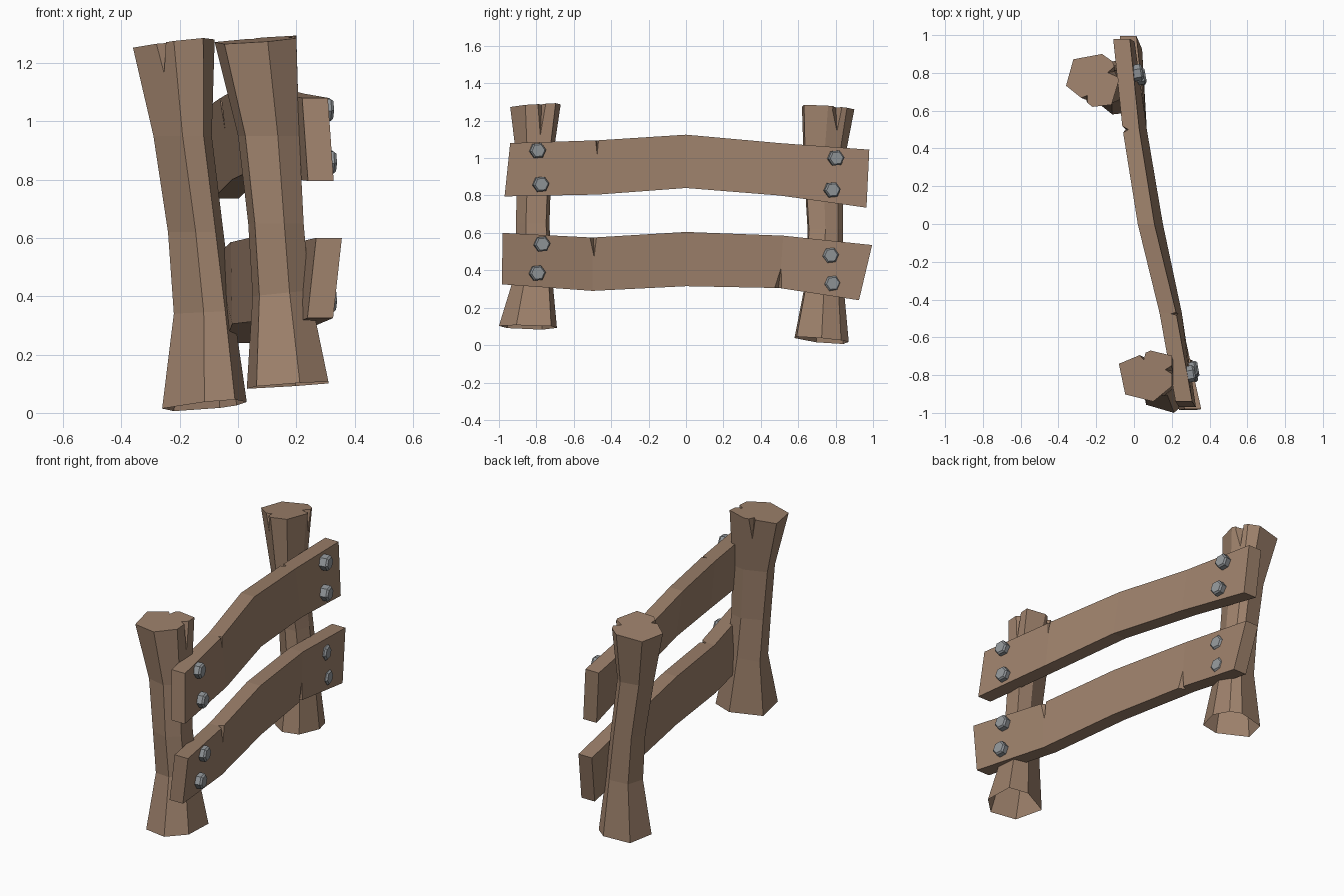
import bpy, bmesh, math
from mathutils import Vector

if "Cube" in bpy.data.objects:
    bpy.data.objects.remove(bpy.data.objects["Cube"])


def material(name, colour):
    mat = bpy.data.materials.new(name)
    mat.use_nodes = True
    mat.diffuse_color = (*colour, 1)
    mat.node_tree.nodes["Principled BSDF"].inputs["Base Color"].default_value = (*colour, 1)
    return mat


wood = material("brown_wood", (0.34, 0.22, 0.148))
steel = material("grey_steel", (0.29, 0.31, 0.325))


def add_object(name, bm, mat):
    bmesh.ops.recalc_face_normals(bm, faces=bm.faces)
    mesh = bpy.data.meshes.new(name)
    bm.to_mesh(mesh)
    bm.free()
    mesh.materials.append(mat)
    obj = bpy.data.objects.new(name, mesh)
    bpy.context.collection.objects.link(obj)
    return obj


def loft(rings):
    """Closed solid skinned through rings with equal point counts."""
    bm = bmesh.new()
    rows = [[bm.verts.new(p) for p in ring] for ring in rings]
    n = len(rows[0])
    for low, high in zip(rows, rows[1:]):
        for i in range(n):
            j = (i + 1) % n
            bm.faces.new((low[i], low[j], high[j], high[i]))
    bm.faces.new(rows[0])
    bm.faces.new(rows[-1])
    return bm


def crack(obj, mouth, along, inward, tip):
    """Cut a wedge that starts wide at the mouth and closes at the tip."""
    mouth, along, inward = Vector(mouth), Vector(along), Vector(inward)
    corners = [mouth - along, mouth + along, mouth + inward, Vector(tip)]
    bm = bmesh.new()
    verts = [bm.verts.new(c) for c in corners]
    for skip in range(4):
        bm.faces.new([v for i, v in enumerate(verts) if i != skip])
    cutter = add_object("crack_cutter", bm, wood)
    mod = obj.modifiers.new("crack", 'BOOLEAN')
    mod.operation = 'DIFFERENCE'
    mod.solver = 'EXACT'
    mod.object = cutter
    bpy.context.view_layer.update()
    result = bpy.data.meshes.new_from_object(
        obj.evaluated_get(bpy.context.evaluated_depsgraph_get()))
    obj.modifiers.clear()
    obj.data = result
    bpy.data.objects.remove(cutter)


# Posts: a hexagon outline fitted to bounds at each height, with sloping ends
def post(name, outline, levels, cracks):
    rings = []
    for x0, x1, y0, y1, z, rise_x, rise_y in levels:
        rings.append([(x0 + u * (x1 - x0), y0 + v * (y1 - y0), z + rise_x * u + rise_y * v)
                      for u, v in outline])
    obj = add_object(name, loft(rings), wood)
    for c in cracks:
        crack(obj, *c)
    # hollow underside
    bm = bmesh.new()
    bm.from_mesh(obj.data)
    under = [f for f in bm.faces if f.normal.z < -0.7 and f.calc_center_median().z < 0.2]
    bmesh.ops.delete(bm, geom=under, context='FACES')
    bm.to_mesh(obj.data)
    bm.free()


post("front_post",
     [(0, .74), (.6, 1), (1, .9), (1, .3), (.65, 0), (.12, .14)],
     [(.03, .31, -1, -.69, .09, .02, -.01),
      (.05, .245, -.905, -.72, .4, .02, 0),
      (.035, .225, -.91, -.73, .65, 0, 0),
      (0, .21, -.9, -.72, .95, 0, 0),
      (-.08, .2, -.94, -.67, 1.26, .02, .015)],
     [((.04, -.665, 1.31), (.03, .012, 0), (.01, -.055, 0), (.06, -.7, 1.08)),
      ((.21, -.77, 1.31), (0, .03, 0), (-.05, 0, 0), (.21, -.78, 1.1))])

post("back_post",
     [(.14, .9), (.68, 1), (.88, .86), (1, .5), (.86, .04), (.5, 0), (0, .4)],
     [(-.26, .03, .58, .87, .025, .025, -.025),
      (-.22, -.015, .64, .84, .34, .01, 0),
      (-.24, -.05, .65, .84, .62, 0, 0),
      (-.29, -.09, .63, .84, .95, 0, 0),
      (-.36, -.08, .62, .9, 1.26, .03, -.02)],
     [((-.09, .815, 1.31), (0, .04, 0), (-.06, -.015, 0), (-.085, .81, 1.08)),
      ((-.275, .645, 1.31), (.03, -.022, 0), (.03, .045, 0), (-.255, .65, 1.13))])


# Rails: bent and slightly twisted planks
def rail(name, sections, cracks, thick=.088):
    rings = [[(xt, yt, zt), (xt + thick, yt, zt), (xb + thick, yb, zb), (xb, yb, zb)]
             for yt, zt, yb, zb, xt, xb in sections]
    obj = add_object(name, loft(rings), wood)
    for c in cracks:
        crack(obj, *c)


rail("upper_rail",
     [(-.94, 1.08, -.97, .795, .22, .24),
      (-.47, 1.095, -.47, .805, .135, .165),
      (0, 1.125, 0, .84, .02, .065),
      (.5, 1.08, .5, .8, -.06, -.02),
      (.98, 1.045, .965, .735, -.11, -.085)],
     [((.235, -.475, 1.12), (0, .014, 0), (-.05, 0, 0), (.24, -.475, 1)),
      ((-.07, .5, 1.11), (0, .025, 0), (.045, 0, 0), (-.05, .5, .93))])

rail("lower_rail",
     [(-.98, .6, -.985, .325, .268, .238),
      (-.5, .575, -.5, .29, .16, .155),
      (0, .605, 0, .315, .06, .065),
      (.52, .585, .5, .305, -.025, -.02),
      (.995, .535, .925, .24, -.075, -.045)],
     [((.265, -.495, .6), (0, .03, 0), (-.06, 0, 0), (.26, -.49, .42)),
      ((.085, .49, .28), (0, .03, 0), (-.06, 0, 0), (.08, .515, .46))])


# Bolts: tapered hexagon heads, square to the rails
def bolt(name, x, y, z, radius=.044, tilt=math.radians(10)):
    out = Vector((math.cos(tilt), math.sin(tilt), 0))
    side = Vector((-math.sin(tilt), math.cos(tilt), 0))
    rings = []
    for depth, scale in ((-.03, 1), (.024, 1), (.034, .8)):
        ring = []
        for i in range(6):
            a = math.tau * i / 6 + .1
            ring.append(Vector((x, y, z)) + out * depth + side * radius * scale * math.cos(a)
                        + Vector((0, 0, radius * scale * math.sin(a))))
        rings.append(ring)
    add_object(name, loft(rings), steel)


for i, spot in enumerate([(.29, -.795, 1.04), (.3, -.778, .86),
                          (.012, .8, 1), (.028, .78, .83),
                          (.307, -.772, .54), (.3, -.797, .385),
                          (.022, .77, .48), (.026, .78, .33)]):
    bolt(f"bolt_{i + 1}", *spot)
